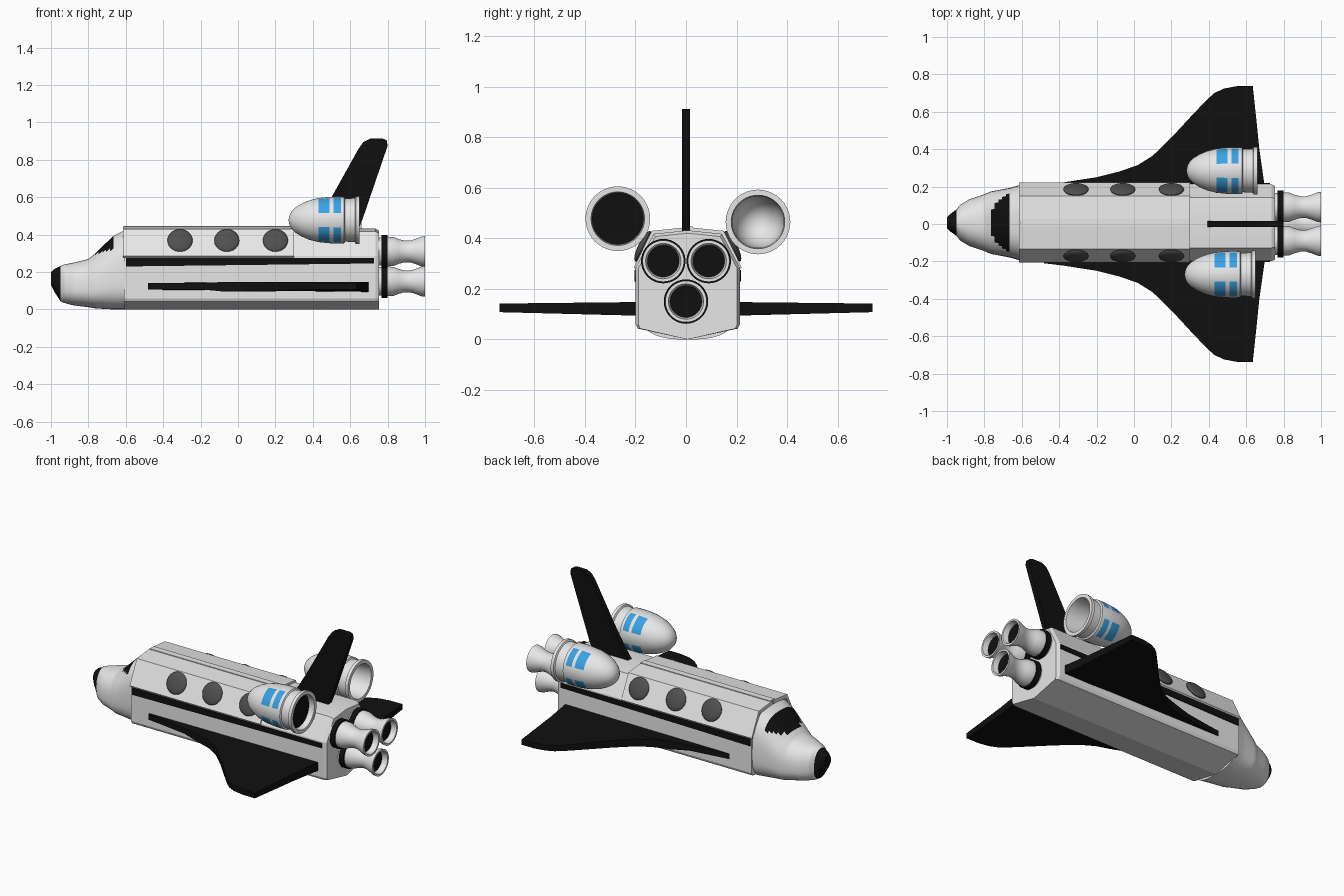
import bpy, bmesh, math
from mathutils import Matrix

if "Cube" in bpy.data.objects:
    bpy.data.objects.remove(bpy.data.objects["Cube"])


def make_mat(name, rgb):
    m = bpy.data.materials.new(name)
    m.diffuse_color = (*rgb, 1)
    m.use_nodes = True
    m.node_tree.nodes["Principled BSDF"].inputs["Base Color"].default_value = m.diffuse_color
    return m


WHITE = make_mat("hull_white", (0.8, 0.8, 0.8))
BLACK = make_mat("tile_black", (0.005, 0.005, 0.005))
GREY = make_mat("porthole_grey", (0.08, 0.08, 0.08))
BLUE = make_mat("window_blue", (0.04, 0.36, 0.78))
MATS = [WHITE, BLACK, GREY, BLUE]
W, K, G, B = range(4)
YC = 0.007  # hull centre line


def finish(name, bm, mat=None, angle=35):
    bmesh.ops.recalc_face_normals(bm, faces=bm.faces[:])
    if mat is not None:
        for f in bm.faces:
            f.material_index = mat
    me = bpy.data.meshes.new(name)
    bm.to_mesh(me)
    bm.free()
    for m in MATS:
        me.materials.append(m)
    me.shade_smooth()
    me.set_sharp_from_angle(angle=math.radians(angle))
    ob = bpy.data.objects.new(name, me)
    bpy.context.collection.objects.link(ob)
    return ob


def loft(rings, caps=True):
    """Skin closed rings of equal point count."""
    bm = bmesh.new()
    vs = [[bm.verts.new(p) for p in r] for r in rings]
    n = len(rings[0])
    for a, b in zip(vs, vs[1:]):
        for i in range(n):
            j = (i + 1) % n
            bm.faces.new((a[i], a[j], b[j], b[i]))
    if caps:
        bm.faces.new(vs[0])
        bm.faces.new(vs[-1])
    return bm


def revolve(name, profile, y, z, rule, n=40):
    """Spin (x, r) points about a lengthwise axis; rule(segment, angle) picks the colour."""
    bm = bmesh.new()
    rings = []
    for x, r in profile:
        if r == 0:
            rings.append([bm.verts.new((x, y, z))] * n)
        else:
            rings.append([bm.verts.new((x, y + r * math.cos(t), z + r * math.sin(t)))
                          for t in (2 * math.pi * i / n for i in range(n))])
    for s, (a, b) in enumerate(zip(rings, rings[1:])):
        for i in range(n):
            j = (i + 1) % n
            quad = list(dict.fromkeys((a[i], a[j], b[j], b[i])))
            bm.faces.new(quad).material_index = rule(s, 360 * (i + 0.5) / n)
    return finish(name, bm)


def mirrored(half):
    """Full section from a half section running bottom centre to top centre."""
    return half + [(-y, z) for y, z in half[-2:0:-1]]


# Main hull, with a bevelled rear end
half = [(0, 0), (0.198, 0.043), (0.206, 0.06), (0.206, 0.285), (0.135, 0.418), (0, 0.432)]
rings = []
for x, k in ((-0.61, 1), (0.3, 1), (0.735, 1), (0.755, 0.95)):
    rings.append([(x, YC + y * k, 0.2 + (z - 0.2) * k if z > 0.2 else z)
                  for y, z in mirrored(half)])
finish("hull", loft(rings), W, 20)

# Nose: rounded sections (x, bottom, top, half width)
table = [(-1.0, .13, .20, .03), (-.985, .10, .215, .045), (-.95, .045, .232, .07),
         (-.93, .035, .24, .095), (-.88, .022, .25, .125), (-.8, .012, .27, .152),
         (-.765, .006, .298, .167), (-.665, 0, .395, .186), (-.605, 0, .425, .203)]
secs = []
for a, b in zip(table, table[1:]):
    secs += [[p + (q - p) * k / 5 for p, q in zip(a, b)] for k in range(5)]
secs.append(table[-1])
rings = []
for x, zb, zt, w in secs:
    zc = zb + 0.4 * (zt - zb)
    e = 2 / (2.1 + 0.8 * (x + 1) / 0.39)
    ring = []
    for i in range(56):
        t = 2 * math.pi * i / 56
        c, s = math.cos(t), math.sin(t)
        h = zt - zc if s > 0 else zc - zb
        ring.append((x, YC + math.copysign(abs(c) ** e, c) * w,
                     zc + math.copysign(abs(s) ** e, s) * h))
    rings.append(ring)
bm = loft(rings)
for f in bm.faces:
    c = f.calc_center_median()
    shield = -0.765 < c.x < -0.665 and c.z > 0.295 + (c.x + 0.77) * 0.3
    f.material_index = K if c.x < -0.95 or shield else W
finish("nose", bm)

# Raised cargo bay doors and the centre seam strip
for s, side in ((1, "left"), (-1, "right")):
    door = [(0.206, 0.278), (0.214, 0.285), (0.142, 0.43), (0.004, 0.444), (0.004, 0.42), (0.13, 0.41)]
    finish("bay_door_" + side,
           loft([[(x, YC + s * y, z) for y, z in door] for x in (-0.615, 0.3)]), W, 20)
strip = [(-0.02, 0.43), (0.02, 0.43), (0.02, 0.447), (-0.02, 0.447)]
finish("bay_seam", loft([[(x, YC + y, z) for y, z in strip] for x in (-0.61, 0.3)]), W, 20)

# Portholes on the sloping doors
for s, side in ((1, "left"), (-1, "right")):
    for i, x in enumerate((-0.31, -0.06, 0.2)):
        bm = bmesh.new()
        bmesh.ops.create_uvsphere(
            bm, u_segments=32, v_segments=12, radius=1,
            matrix=Matrix.Translation((x, YC + s * 0.178, 0.369))
            @ Matrix.Rotation(-s * 1.107, 4, 'X') @ Matrix.Diagonal((0.067, 0.067, 0.018, 1)))
        finish(f"porthole_{side}_{i + 1}", bm, G)

# Side stripes
for s, side in ((1, "left"), (-1, "right")):
    line = [(-0.6, 0.23), (0.728, 0.246), (0.728, 0.275), (-0.6, 0.275)]
    finish("stripe_" + side,
           loft([[(x, YC + s * y, z) for x, z in line] for y in (0.203, 0.211)]), K, 20)

# Wings, thinner at the tip
plan = [(-.48, .19), (-.48, .21), (-.38, .222), (-.2, .25), (-.08, .28), (.02, .315), (.1, .365), (.2, .462),
        (.3, .57), (.39, .665), (.43, .7), (.48, .724), (.55, .737), (.635, .738),
        (.655, .55), (.67, .4), (.7, .19)]
for s, side in ((1, "left"), (-1, "right")):
    low, high = [], []
    for x, y in plan:
        t = (y - 0.19) / 0.55
        thin = 0.012 if x < -0.1 else 0
        low.append((x, s * y, 0.094 + 0.014 * t + thin))
        high.append((x, s * y, 0.148 - 0.006 * t - thin / 2))
    finish("wing_" + side, loft([low, high]), K, 30)

# Tail fin
fin = [(0.385, 0.42), (0.44, 0.5), (0.5, 0.6), (0.645, 0.86), (0.67, 0.895), (0.705, 0.913),
       (0.775, 0.913), (0.795, 0.905), (0.8, 0.875), (0.665, 0.48), (0.64, 0.42)]
finish("tail_fin", loft([[(x, y, z) for x, z in fin] for y in (-0.016, 0.016)]), K, 30)

# Main engine nozzles: black collar, white bell, black throat
bell = [(0.74, 0.076), (0.768, 0.076), (0.768, 0.088), (0.8, 0.088), (0.8, 0.079), (0.83, 0.078),
        (0.86, 0.066), (0.89, 0.058), (0.92, 0.058), (0.95, 0.067), (0.98, 0.079), (1.0, 0.082),
        (1.0, 0.07), (0.965, 0.063), (0.96, 0)]
for name, y, z in (("left", 0.09, 0.31), ("right", -0.09, 0.31), ("lower", 0, 0.15)):
    revolve("nozzle_" + name, bell, y, z, lambda s, t: K if s in (1, 2, 3, 13) else W)

# Side pods: domed shell with two rows of four blue windows
shell = [(0, 0), (.005, .025), (.015, .045), (.035, .066), (.07, .088), (.11, .105), (.16, .118),
         (.22, .124), (.24, .125), (.28, .125), (.298, .124), (.303, .115), (.355, .118), (.36, .128),
         (.38, .128), (.38, .106), (.345, .102)]


def pod_rule(inner):
    def rule(s, t):
        if s in (6, 8) and 17 < t % 90 < 73:
            return B
        return inner if s >= 16 else W
    return rule


revolve("pod_right", [(x + 0.27, r) for x, r in shell + [(.34, 0)]], -0.27, 0.478, pod_rule(K))
revolve("pod_left", [(x + 0.28, r) for x, r in shell + [(.25, .098), (.19, .085), (.15, .06), (.13, .03), (.125, 0)]],
        0.285, 0.465, pod_rule(W))
